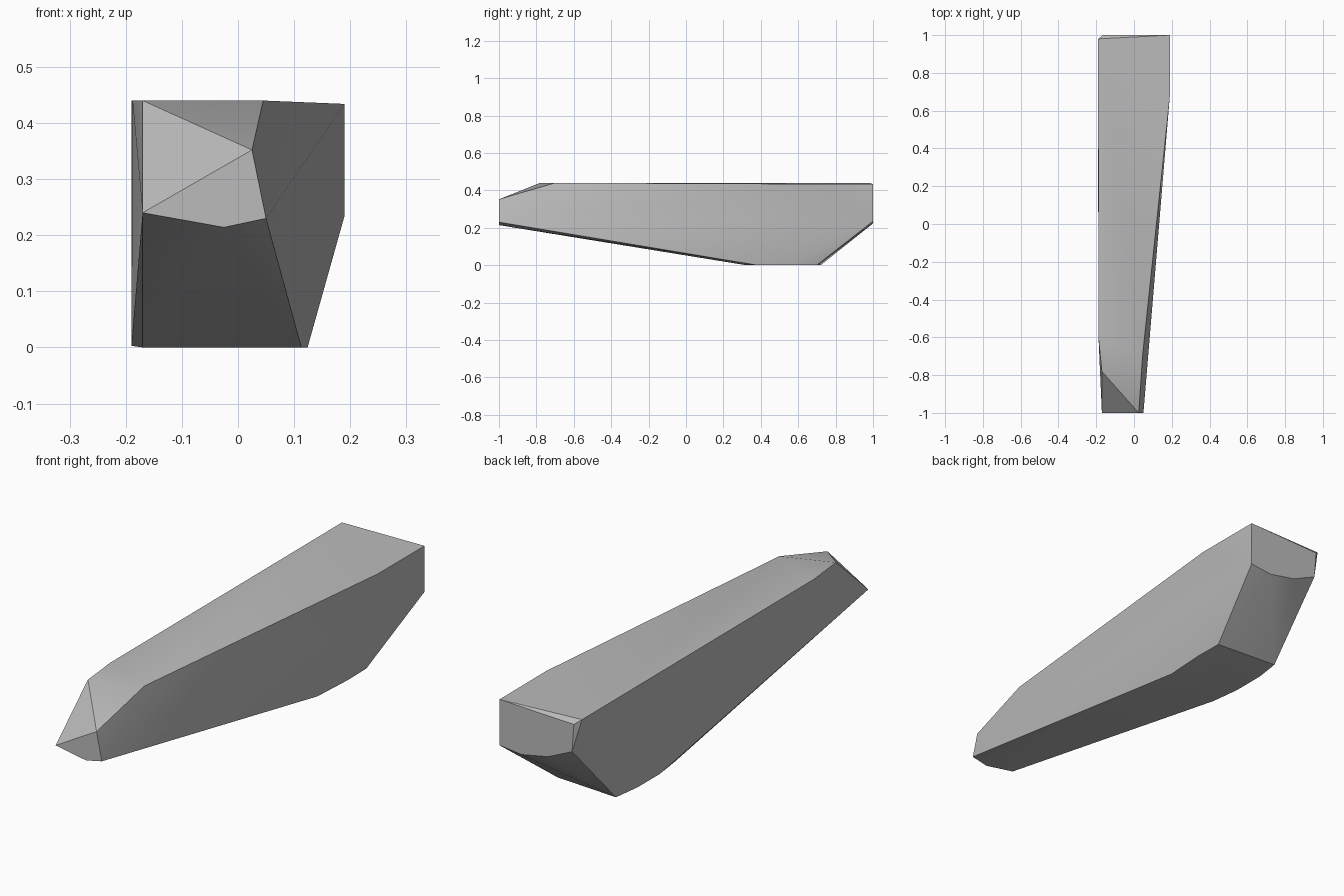
import bpy
import bmesh
import math

# Remove the default cube
default_cube = bpy.data.objects.get("Cube")
if default_cube:
    bpy.data.objects.remove(default_cube, do_unlink=True)


def make_material(name, grey):
    material = bpy.data.materials.new(name)
    material.use_nodes = True
    colour = (grey, grey, grey, 1)
    material.diffuse_color = colour
    material.node_tree.nodes["Principled BSDF"].inputs["Base Color"].default_value = colour
    return material


def convex_block(name, corners, material):
    """Wrap a closed convex block around its corner points."""
    bm = bmesh.new()
    for corner in corners:
        bm.verts.new(corner)
    result = bmesh.ops.convex_hull(bm, input=bm.verts[:])
    unused = [item for item in result["geom_interior"] + result["geom_unused"]
              if isinstance(item, bmesh.types.BMVert)]
    bmesh.ops.delete(bm, geom=list(set(unused)), context='VERTS')
    bmesh.ops.dissolve_limit(bm, angle_limit=math.radians(0.5),
                             verts=bm.verts[:], edges=bm.edges[:])
    bmesh.ops.recalc_face_normals(bm, faces=bm.faces[:])
    mesh = bpy.data.meshes.new(name)
    bm.to_mesh(mesh)
    bm.free()
    mesh.materials.append(material)
    block = bpy.data.objects.new(name, mesh)
    bpy.context.collection.objects.link(block)
    return block


# Narrow front end, as x and z pairs on the front plane
front_end = [(x, -1, z) for x, z in
             [(-.17, .24), (.025, .352), (.05, .23), (-.025, .214)]]

# Wide back end, with a curved lower edge
back_end = [(x, 1, z) for x, z in
            [(.19, .433), (.19, .235), (.086, .223), (-.042, .248),
             (-.156, .3), (-.165, .42)]]

# Nearly level top, tapering towards the front
top_edge = [(x, y, .44) for x, y in
            [(-.17, -.78), (.045, -.7), (-.188, -.6), (-.19, .98)]]
top_edge.append((.19, .68, .434))

# Small flat underside between the two rising slopes
underside = [(x, y, 0) for x, y in
             [(.122, .7), (.124, .57), (.113, .38),
              (-.17, .72), (-.17, .32)]]
underside += [(-.19, .6, .003), (-.19, .45, .003)]

grey = make_material("stone grey", .5)
block = convex_block("tapered_block", front_end + back_end + top_edge + underside, grey)

# Soft slopes with crisp main edges
bpy.ops.object.select_all(action='DESELECT')
block.select_set(True)
bpy.context.view_layer.objects.active = block
bpy.ops.object.shade_smooth_by_angle(angle=math.radians(30))
